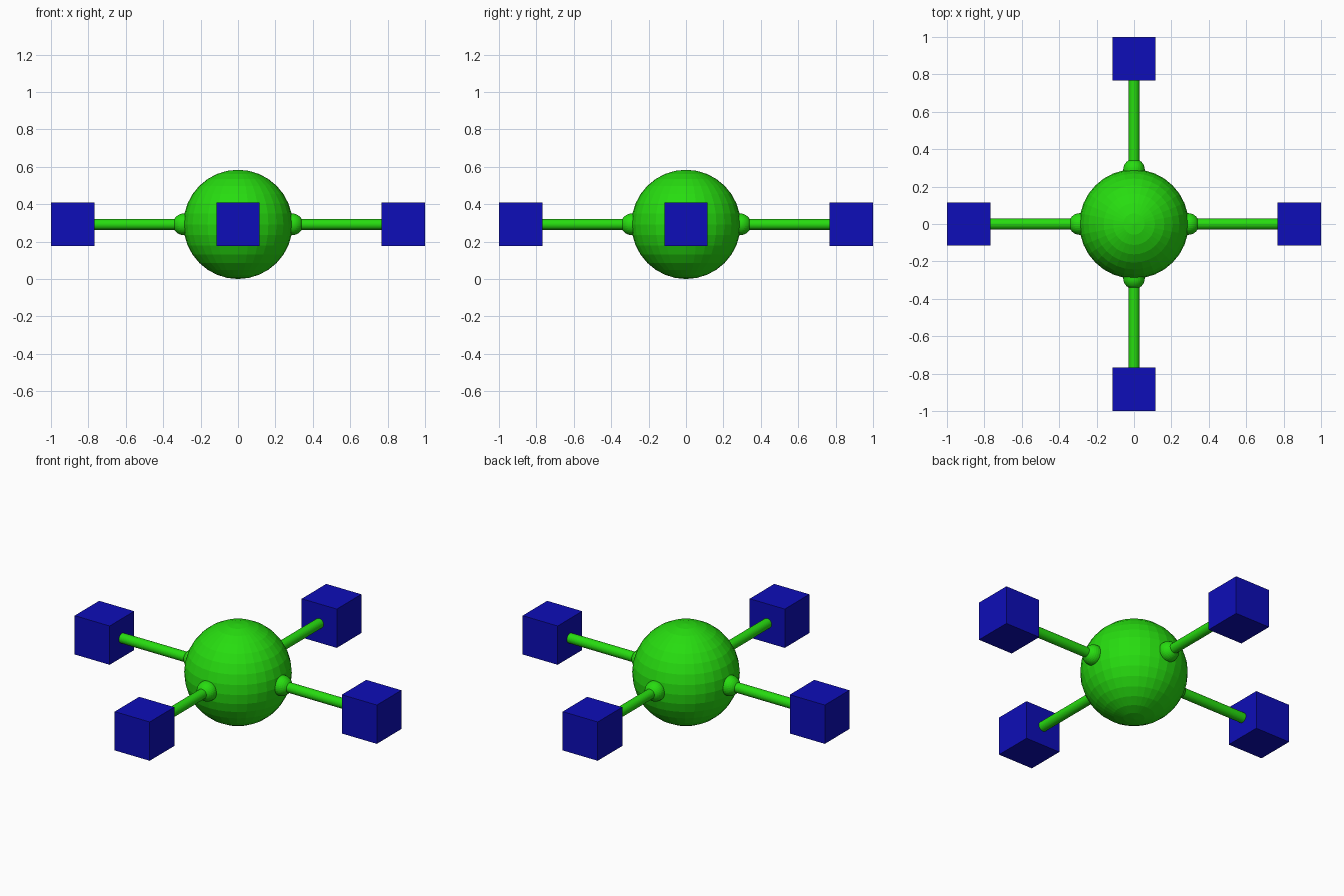
import bpy
from math import pi, cos, sin

if "Cube" in bpy.data.objects:
    bpy.data.objects.remove(bpy.data.objects["Cube"])

R = 0.292        # core radius, also the height of its centre
CUBE = 0.232     # end block size


def colour(name, rgb):
    m = bpy.data.materials.new(name)
    m.diffuse_color = (*rgb, 1)
    m.use_nodes = True
    m.node_tree.nodes["Principled BSDF"].inputs["Base Color"].default_value = m.diffuse_color
    return m


green = colour("green", (0.02, 0.72, 0.005))
blue = colour("blue", (0.004, 0.004, 0.48))


def finish(name, mat):
    ob = bpy.context.object
    ob.name = name
    ob.data.materials.append(mat)
    return ob


# central body
bpy.ops.mesh.primitive_uv_sphere_add(segments=32, ring_count=16, radius=R, location=(0, 0, R))
finish("core_ball", green)

# four identical arms: joint ball, rod and end block
for i, side in enumerate(("right", "back", "left", "front")):
    a = i * pi / 2

    def at(d):
        return (d * cos(a), d * sin(a), R)

    bpy.ops.mesh.primitive_uv_sphere_add(segments=32, ring_count=16, radius=0.058,
                                         location=at(0.29), rotation=(0, pi / 2, a))
    finish(side + "_joint", green)

    inner, outer = 0.29, 0.80
    bpy.ops.mesh.primitive_cylinder_add(vertices=32, radius=0.029, depth=outer - inner,
                                        location=at((inner + outer) / 2),
                                        rotation=(0, pi / 2, a))
    finish(side + "_rod", green)

    bpy.ops.mesh.primitive_cube_add(size=CUBE, location=at(1 - CUBE / 2), rotation=(0, 0, a))
    finish(side + "_block", blue)
